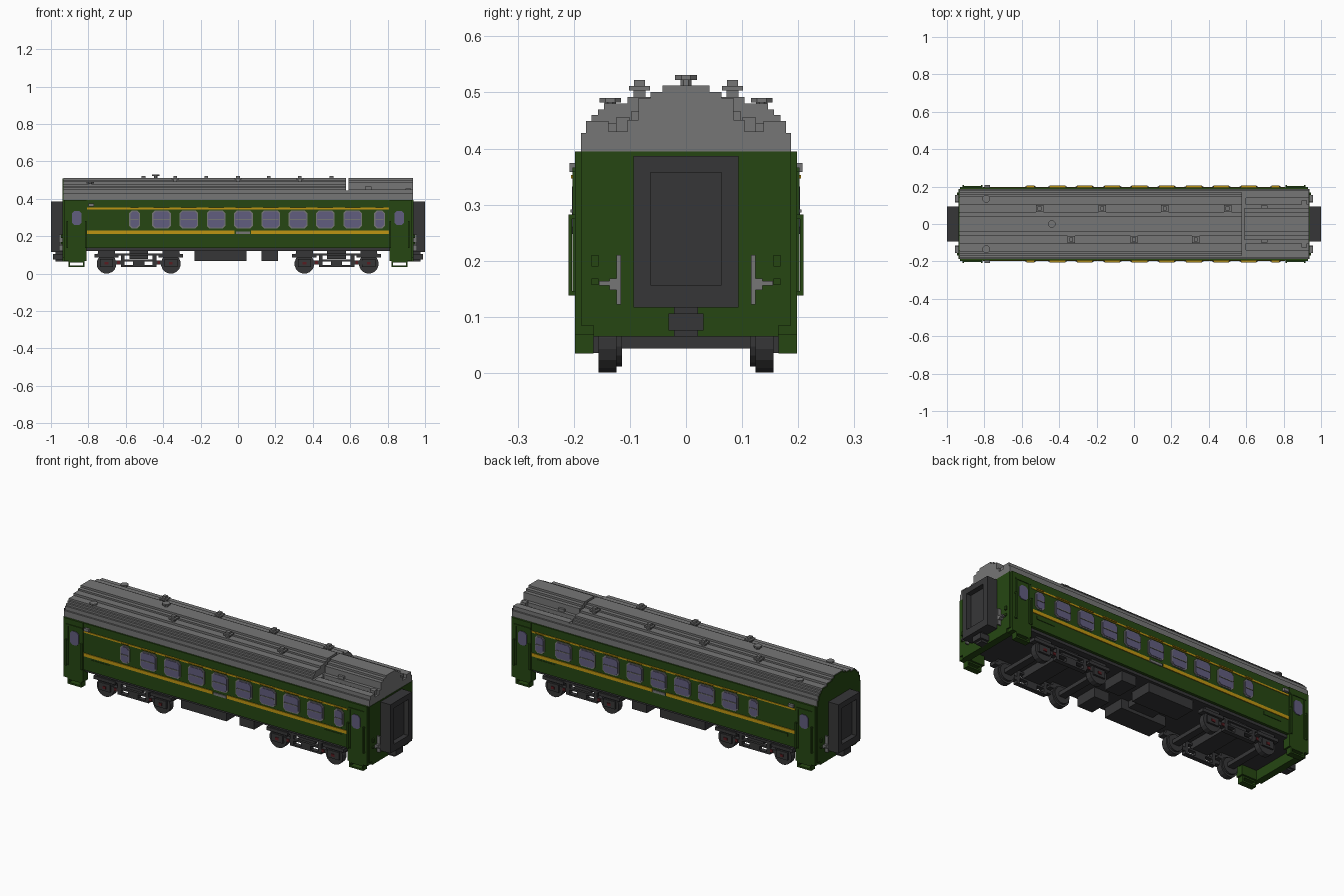
import bpy, bmesh, math
from mathutils import Vector

cube = bpy.data.objects.get("Cube")
if cube:
    bpy.data.objects.remove(cube, do_unlink=True)


def material(name, rgb):
    m = bpy.data.materials.new(name)
    m.use_nodes = True
    m.diffuse_color = (*rgb, 1)
    bsdf = next(n for n in m.node_tree.nodes if n.type == 'BSDF_PRINCIPLED')
    bsdf.inputs["Base Color"].default_value = (*rgb, 1)
    bsdf.inputs["Roughness"].default_value = 0.7
    return m


GREEN = material("dark green", (0.019, 0.062, 0.006))
GREY = material("roof grey", (0.18, 0.18, 0.18))
DARK = material("charcoal", (0.037, 0.037, 0.039))
YELLOW = material("stripe yellow", (0.52, 0.30, 0.006))
GLASS = material("violet glass", (0.12, 0.11, 0.21))
RED = material("dark red", (0.10, 0.012, 0.015))
S = (-1, 1)


def finish(name, bm, mat):
    bmesh.ops.recalc_face_normals(bm, faces=bm.faces)
    me = bpy.data.meshes.new(name)
    bm.to_mesh(me)
    bm.free()
    me.materials.append(mat)
    ob = bpy.data.objects.new(name, me)
    bpy.context.collection.objects.link(ob)
    return ob


def boxes(name, items, mat):
    """One object from boxes given as (x0, x1, y0, y1, z0, z1)."""
    bm = bmesh.new()
    for b in items:
        vs = bmesh.ops.create_cube(bm, size=1)["verts"]
        for v in vs:
            v.co = Vector([(b[2*i] + b[2*i+1]) / 2 + v.co[i] * abs(b[2*i+1] - b[2*i])
                           for i in range(3)])
    return finish(name, bm, mat)


def prisms(name, items, axis, mat):
    """Extruded outlines (points, start, end); 'x' takes (y, z), 'y' (x, z), 'z' (x, y)."""
    place = {'x': lambda p, t: (t, p[0], p[1]),
             'y': lambda p, t: (p[0], t, p[1]),
             'z': lambda p, t: (p[0], p[1], t)}[axis]
    bm = bmesh.new()
    for pts, a, b in items:
        lo = [bm.verts.new(place(p, a)) for p in pts]
        hi = [bm.verts.new(place(p, b)) for p in pts]
        bm.faces.new(lo)
        bm.faces.new(hi[::-1])
        for i in range(len(pts)):
            j = (i + 1) % len(pts)
            bm.faces.new((lo[i], lo[j], hi[j], hi[i]))
    return finish(name, bm, mat)


def ring(cx, cy, r, n=16):
    return [(cx + r * math.cos(math.tau * (i + .5) / n),
             cy + r * math.sin(math.tau * (i + .5) / n)) for i in range(n)]


def octagon(cx, cz, hw, hh, c):
    return [(cx + sx * a, cz + sz * b) for sx, sz, a, b in (
        (1, -1, hw, hh - c), (1, 1, hw, hh - c), (1, 1, hw - c, hh), (-1, 1, hw - c, hh),
        (-1, 1, hw, hh - c), (-1, -1, hw, hh - c), (-1, -1, hw - c, hh), (1, -1, hw - c, hh))]


def arch(half):
    return half + [(-y, z) for y, z in reversed(half)]


# Body shell, end bulkheads and door bays
boxes("body_shell", [(-.925, .925, -.195, .195, .136, .395)], GREEN)
boxes("end_bulkheads", [(s*.90, s*.938, -.187, .187, .085, .395) for s in S]
      + [(s*.90, s*.938, -.165, .165, .065, .085) for s in S], GREEN)
boxes("door_bays", [(s*.81, s*.93, t*.155, t*.198, .068, .395) for s in S for t in S], GREEN)
boxes("floor", [(-.90, .90, -.18, .18, .12, .138)], DARK)

# Stepped roof with a separate cooling section
ROOF = [(.187, .39), (.187, .428), (.178, .428), (.178, .449), (.168, .449), (.168, .46),
        (.157, .46), (.157, .47), (.146, .47), (.146, .48), (.104, .48), (.104, .492),
        (.063, .492), (.063, .501), (.042, .501), (.042, .512)]
COOL = [(.187, .39), (.187, .428), (.178, .428), (.178, .449), (.138, .449), (.138, .43),
        (.104, .43), (.104, .451), (.085, .451), (.085, .49), (.063, .49), (.063, .501),
        (.042, .501), (.042, .512)]
BASE = [(.187, .39), (.187, .428), (.178, .428), (.178, .445)]
prisms("main_roof", [(arch(ROOF), -.934, .578)], 'x', GREY)
prisms("cooling_roof", [(arch(COOL), .592, .936)], 'x', GREY)
prisms("roof_joint", [(arch(BASE), .57, .60)], 'x', GREY)
prisms("plain_end_arch", [(arch([(y - .003, z - .003) for y, z in ROOF]), -.938, -.93)],
       'x', GREEN)

# Roof ventilators, round caps and small boxes
vents = [(x, .083) for x in (-.505, -.17, .165, .5)] + [(x, -.083) for x in (-.335, 0, .33)]
boxes("roof_vents", [(x-.01, x+.01, y-.011, y+.011, .485, .503) for x, y in vents]
      + [(x-.02, x+.02, y-.019, y+.019, .503, .511) for x, y in vents]
      + [(x-.01, x+.01, y-.01, y+.01, .511, .522) for x, y in vents], GREY)
prisms("round_vents", [(ring(-.44, 0, .011, 8), .51, .522), (ring(-.44, 0, .021, 8), .522, .531)]
       + [(ring(-.79, t*.135, .011, 8), .47, .482) for t in S]
       + [(ring(-.79, t*.135, .021, 8), .482, .49) for t in S], 'z', GREY)
boxes("cooling_fittings", [(.68, .715, t*.08, t*.098, .45, .466) for t in S]
      + [(.895, .925, t*.10, t*.125, .43, .455) for t in S], GREY)

# Stripes along both sides, the lower one broken by a plate
boxes("lower_stripes", [(a, b, t*.19, t*.199, .213, .231)
                        for a, b in ((-.808, -.018), (.07, .808)) for t in S], YELLOW)
boxes("upper_stripes", [(-.808, .808, t*.19, t*.198, .344, .353) for t in S], YELLOW)
boxes("route_plates", [(-.01, .065, t*.19, t*.2, .212, .226) for t in S], GREY)
boxes("side_plates", [(x-.055, x+.055, t*.19, t*.198, .185, .203)
                      for x in (-.705, .72) for t in S], GREEN)

# Windows: grey surround, glass, middle rail
wins = [(-.409 + .146 * i, .05) for i in range(8)] + [(-.553, .029), (.757, .029)]
prisms("window_surrounds", [(octagon(x, .29, w, .048, .014), t*.19, t*.2)
                            for x, w in wins for t in S], 'y', GREY)
prisms("window_glass", [(octagon(x, .29, w - .006, .042, .012), t*.19, t*.203)
                        for x, w in wins for t in S], 'y', GLASS)
boxes("window_rails", [(x-w+.008, x+w-.008, t*.19, t*.206, .286, .291)
                       for x, w in wins for t in S], GREY)
boxes("window_hoods", [(x-w+.008, x+w-.008, t*.19, t*.205, .347, .353)
                       for x, w in wins for t in S], YELLOW)

# Doors, handrails, lamps and steps
prisms("door_windows", [(octagon(s*.862, .298, .026, .038, .013), t*.19, t*.202)
                        for s in S for t in S], 'y', GLASS)
boxes("door_trim", [(s*a, s*b, t*.195, t*.202, c, d) for s in S for t in S
                    for a, b, c, d in ((.822, .828, .14, .36), (.9, .906, .14, .36),
                                       (.815, .912, .358, .366))], GREEN)
boxes("door_handrails", [(s*(x-.004), s*(x+.004), t*.203, t*.209, .14, .28)
                         for s in S for t in S for x in (.815, .912)]
      + [(s*(x-.004), s*(x+.004), t*.195, t*.209, z-.004, z+.004)
         for s in S for t in S for x in (.815, .912) for z in (.142, .278)], GREEN)
boxes("side_lamps", [(-.80, -.77, t*.19, t*.208, .358, .374) for t in S], GREY)
boxes("door_steps", [(s*a, s*b, t*.165, t*.198, c, d) for s in S for t in S
                     for a, b, c, d in ((.82, .905, .035, .044), (.82, .828, .035, .07),
                                        (.897, .905, .035, .07), (.82, .905, .06, .07))], GREEN)

# End gangways with recessed doors
boxes("gangway_frames", [(s*.935, s*1.0, a, b, c, d) for s in S for a, b, c, d in (
    (-.094, -.063, .117, .387), (.063, .094, .117, .387),
    (-.063, .063, .117, .157), (-.063, .063, .357, .387))], DARK)
boxes("gangway_doors", [(s*.935, s*.972, -.063, .063, .157, .357) for s in S], DARK)
boxes("couplers", [(s*.92, s*.99, -.031, .031, .076, .106) for s in S]
      + [(s*.92, s*.975, -.021, .021, .065, .117) for s in S], DARK)

# End grab rails and sockets
boxes("end_handles", [(s*.935, s*.958, t*a, t*b, c, d) for s in S for t in S
                      for a, b, c, d in ((.116, .124, .122, .21), (.124, .136, .148, .168),
                                         (.136, .155, .156, .164))], GREY)
boxes("end_sockets", [(s*.935, s*.946, t*.156, t*.168, c, d) for s in S for t in S
                      for c, d in ((.19, .21), (.157, .168))], GREEN)

# Equipment boxes under the floor
boxes("underfloor_boxes", [(a, b, t*.04, t*.165, .067, .13) for t in S
                           for a, b in ((-.233, .045), (.125, .215))]
      + [(-.15, .0, -.05, .05, .085, .13)], DARK)

# Bogies: wheels, axles, side frames, axle boxes
BOGIES = (-.531, .527)
axles = [c + d for c in BOGIES for d in (-.172, .172)]
prisms("wheels", [(ring(x, .053, .053), t*.124, t*.156) for x in axles for t in S]
       + [(ring(x, .056, .045), t*.114, t*.124) for x in axles for t in S], 'y', DARK)
boxes("axles", [(x-.02, x+.02, -.15, .15, .044, .066) for x in axles], DARK)
boxes("axle_boxes", [(x-.035, x+.035, t*.15, t*.166, .036, .078) for x in axles for t in S]
      + [(x-.065, x+.065, t*.13, t*.166, .086, .104) for x in axles for t in S]
      + [(x-.045, x+.045, t*.13, t*.16, .10, .125) for x in axles for t in S], DARK)
boxes("axle_caps", [(x-.01, x+.01, t*.16, t*.169, .048, .062) for x in axles for t in S], RED)
boxes("bogie_frames", [(c+a, c+b, t*.135, t*.16, z0, z1) for c in BOGIES for t in S
                       for a, b, z0, z1 in ((-.22, .22, .096, .108), (-.095, .095, .066, .076),
                                            (-.095, .095, .036, .045), (-.095, -.075, .036, .1),
                                            (.075, .095, .036, .1), (-.03, .03, .045, .066),
                                            (-.135, -.095, .05, .07), (.095, .135, .05, .07))],
      DARK)
boxes("bogie_bolsters", [(c-.05, c+.05, -.15, .15, .078, .125) for c in BOGIES], DARK)
boxes("brake_pads", [(c+s*.10, c+s*.115, t*.15, t*.164, .052, .068)
                     for c in BOGIES for s in S for t in S], RED)
